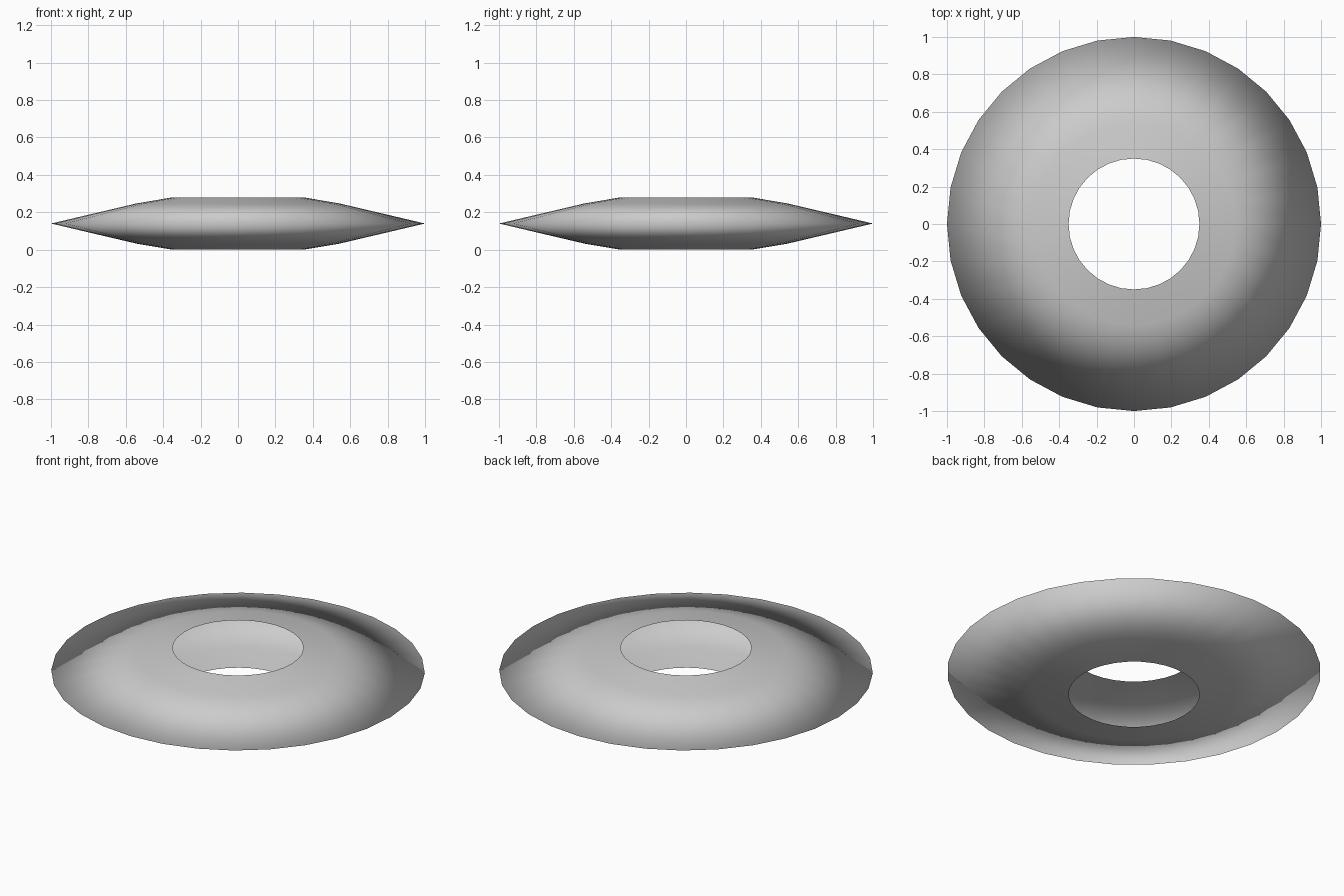
import bpy, bmesh, math

if "Cube" in bpy.data.objects:
    bpy.data.objects.remove(bpy.data.objects["Cube"])

SEGMENTS = 32
# Profile (radius, height): bottom hole edge -> knife-edge rim -> top hole edge
PROFILE = [(0.35, 0.0), (0.54, 0.032), (1.0, 0.14), (0.54, 0.248), (0.35, 0.28)]

# Hollow lens-shaped ring, open at the central hole
bm = bmesh.new()
rings = []
for r, z in PROFILE:
    rings.append([bm.verts.new((r * math.cos(2 * math.pi * i / SEGMENTS),
                                r * math.sin(2 * math.pi * i / SEGMENTS), z))
                  for i in range(SEGMENTS)])
for a, b in zip(rings, rings[1:]):
    for i in range(SEGMENTS):
        j = (i + 1) % SEGMENTS
        bm.faces.new((a[i], a[j], b[j], b[i])).smooth = True

mesh = bpy.data.meshes.new("ring_shell")
bm.to_mesh(mesh)
bm.free()
bpy.context.collection.objects.link(bpy.data.objects.new("ring_shell", mesh))
